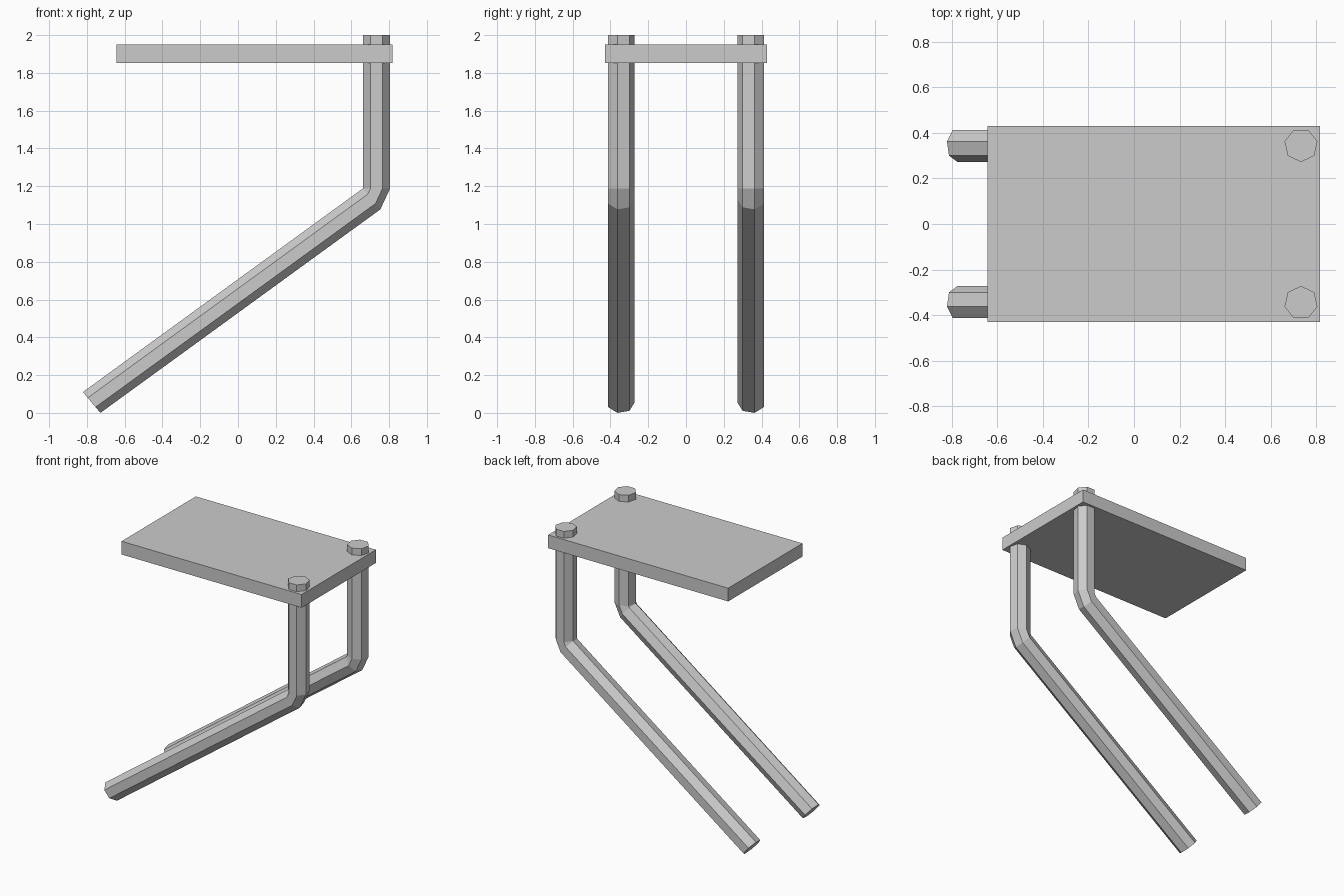
import bpy, bmesh, math
from mathutils import Vector, Matrix

if "Cube" in bpy.data.objects:
    bpy.data.objects.remove(bpy.data.objects["Cube"])

R, SIDES = 0.074, 7
LEG_X, LEG_Y, BEND_Z = 0.733, 0.346, 1.188


def finish(bm, name):
    bmesh.ops.remove_doubles(bm, verts=bm.verts, dist=1e-5)
    bmesh.ops.recalc_face_normals(bm, faces=bm.faces)
    mesh = bpy.data.meshes.new(name)
    bm.to_mesh(mesh)
    bm.free()
    obj = bpy.data.objects.new(name, mesh)
    bpy.context.collection.objects.link(obj)
    return obj


def bent_leg(name, side):
    # Seven-sided section, flat side facing outwards
    def ring(z):
        pts = []
        for i in range(SIDES):
            a = math.pi / 2 + i * math.tau / SIDES
            pts.append(Vector((LEG_X + R * math.cos(a),
                               side * (LEG_Y - R * math.sin(a)), z)))
        return pts

    # Bend hinges on the inner edge, then the foot runs down to the floor
    upper = ring(BEND_Z)
    pivot = Vector((min(p.x for p in upper), 0, BEND_Z))
    turn = Matrix.Rotation(math.radians(50), 3, 'Y')
    elbow = [pivot + turn @ (p - pivot) for p in upper]
    drop = min(p.z for p in elbow)
    foot = [p + Vector((-1.482, 0, -drop)) for p in elbow]

    bm = bmesh.new()
    rings = [[bm.verts.new(p) for p in r] for r in (ring(2.0), upper, elbow, foot)]
    for a, b in zip(rings, rings[1:]):
        for i in range(SIDES):
            j = (i + 1) % SIDES
            bm.faces.new((a[i], a[j], b[j], b[i]))
    bm.faces.new(rings[0])
    bm.faces.new(rings[-1])
    bmesh.ops.dissolve_degenerate(bm, edges=bm.edges, dist=1e-5)
    return finish(bm, name)


# Flat board the legs pass through
bm = bmesh.new()
size = Matrix.Diagonal((1.46, 0.86, 0.097, 1))
bmesh.ops.create_cube(bm, size=1, matrix=Matrix.Translation((0.087, 0, 1.902)) @ size)
finish(bm, "board")

# Pair of mirrored bent legs
bent_leg("front_leg", -1)
bent_leg("back_leg", 1)
